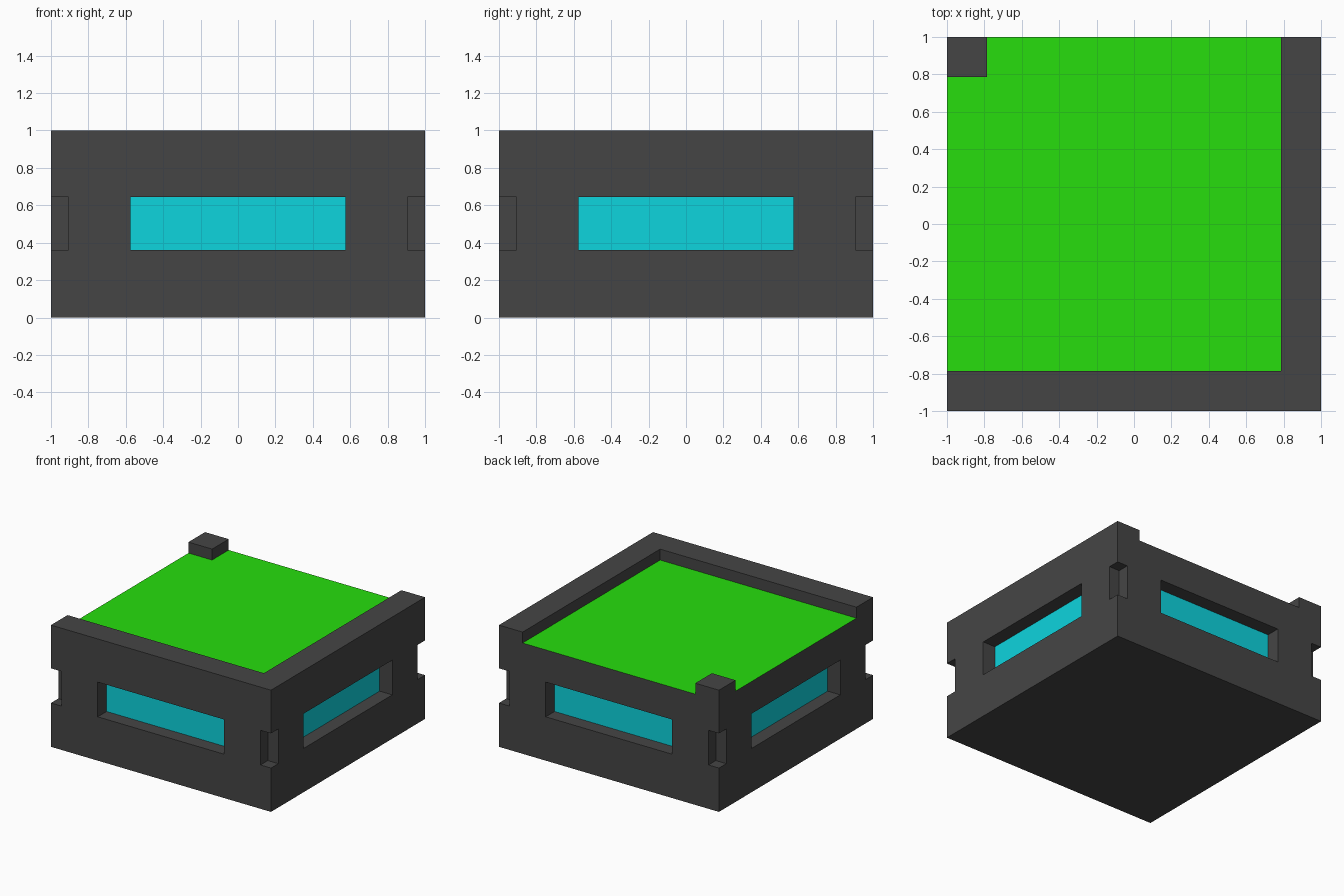
import bpy, bmesh

if "Cube" in bpy.data.objects:
    bpy.data.objects.remove(bpy.data.objects["Cube"])

W, N = 0.575, 0.095         # window half width, corner notch size
Z0, Z1 = 0.36, 0.645        # window and notch heights
DEPTH, RIM, FLOOR = 0.115, 0.785, 0.91


def prism(name, profile, z0, z1):
    """Extrude an xy outline between two heights."""
    bm = bmesh.new()
    base = bm.faces.new([bm.verts.new((x, y, z0)) for x, y in profile])
    top = bmesh.ops.extrude_face_region(bm, geom=[base])["geom"]
    bmesh.ops.translate(bm, vec=(0, 0, z1 - z0),
                        verts=[v for v in top if isinstance(v, bmesh.types.BMVert)])
    bmesh.ops.recalc_face_normals(bm, faces=bm.faces[:])
    mesh = bpy.data.meshes.new(name)
    bm.to_mesh(mesh)
    bm.free()
    ob = bpy.data.objects.new(name, mesh)
    bpy.context.collection.objects.link(ob)
    return ob


def rect(x0, x1, y0, y1):
    return [(x0, y0), (x1, y0), (x1, y1), (x0, y1)]


def material(name, color):
    mat = bpy.data.materials.new(name)
    mat.diffuse_color = (*color, 1)
    mat.use_nodes = True
    mat.node_tree.nodes["Principled BSDF"].inputs["Base Color"].default_value = mat.diffuse_color
    return mat


# Main body block
body = prism("box_body", rect(-1, 1, -1, 1), 0, 1)

# Sunken top, leaving an L-shaped rim and one corner post
e = 1.2
cutters = [prism("top_cutter", [(-e, -RIM), (RIM, -RIM), (RIM, e), (-RIM, e),
                                (-RIM, RIM), (-e, RIM)], FLOOR, 1.2)]

# Window recesses on four sides, notches at four corners
for s in (-1, 1):
    a, b = sorted((s * (1 - DEPTH), s * e))
    cutters.append(prism("window_cutter", rect(-W, W, a, b), Z0, Z1))
    cutters.append(prism("window_cutter", rect(a, b, -W, W), Z0, Z1))
    for t in (-1, 1):
        xs = sorted((s * (1 - N), s * e))
        ys = sorted((t * (1 - N), t * e))
        cutters.append(prism("notch_cutter", rect(*xs, *ys), Z0, Z1))

for c in cutters:
    c.hide_render = True
    mod = body.modifiers.new("cut", 'BOOLEAN')
    mod.operation, mod.solver, mod.object = 'DIFFERENCE', 'EXACT', c

# Bake the cuts and drop the cutters
bpy.context.view_layer.update()
mesh = bpy.data.meshes.new_from_object(
    body.evaluated_get(bpy.context.evaluated_depsgraph_get()))
body.modifiers.clear()
body.data = mesh
for c in cutters:
    bpy.data.objects.remove(c)

# Dark shell, green top panel, cyan windows
mesh.materials.clear()
mesh.materials.append(material("dark_shell", (0.06, 0.06, 0.06)))
mesh.materials.append(material("green_panel", (0.02, 0.73, 0.004)))
mesh.materials.append(material("cyan_window", (0.004, 0.66, 0.73)))
for p in mesh.polygons:
    c, n = p.center, p.normal
    p.use_smooth = False
    p.material_index = 0
    if n.z > 0.9 and abs(c.z - FLOOR) < 0.01:
        p.material_index = 1
    for i in (0, 1):
        if abs(n[i]) > 0.9 and abs(abs(c[i]) - (1 - DEPTH)) < 0.005 and abs(c[1 - i]) < W:
            p.material_index = 2
